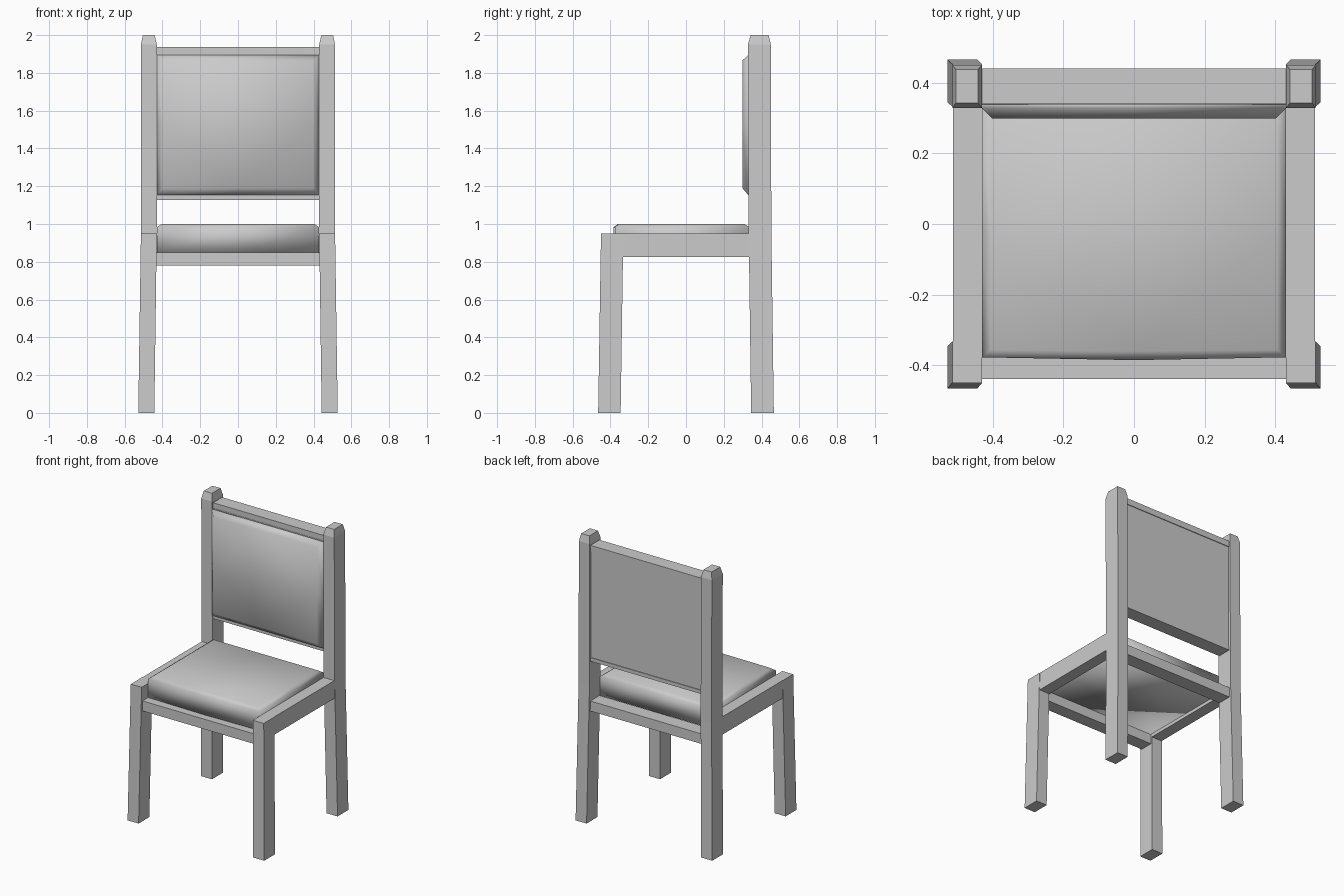
import bpy
import bmesh

cube = bpy.data.objects.get("Cube")
if cube:
    bpy.data.objects.remove(cube, do_unlink=True)

grey = bpy.data.materials.new("plain grey")
grey.use_nodes = True
colour = (0.6, 0.6, 0.6, 1)
grey.diffuse_color = colour
grey.node_tree.nodes["Principled BSDF"].inputs["Base Color"].default_value = colour


def loft(name, rings, smooth=False):
    """Closed solid through a list of point rings of equal length."""
    bm = bmesh.new()
    loops = [[bm.verts.new(p) for p in ring] for ring in rings]
    n = len(loops[0])
    for a, b in zip(loops, loops[1:]):
        for i in range(n):
            j = (i + 1) % n
            bm.faces.new((a[i], a[j], b[j], b[i]))
    bm.faces.new(loops[0])
    bm.faces.new(loops[-1])
    bmesh.ops.recalc_face_normals(bm, faces=bm.faces)
    for f in bm.faces:
        f.smooth = smooth
    mesh = bpy.data.meshes.new(name)
    bm.to_mesh(mesh)
    bm.free()
    mesh.materials.append(grey)
    obj = bpy.data.objects.new(name, mesh)
    bpy.context.collection.objects.link(obj)
    return obj


def rect(x0, x1, y0, y1, z):
    return [(x0, y0, z), (x1, y0, z), (x1, y1, z), (x0, y1, z)]


def box(name, x0, x1, y0, y1, z0, z1):
    return loft(name, [rect(x0, x1, y0, y1, z) for z in (z0, z1)])


def pad_ring(w, lo, hi, bulge):
    """Rectangle with a point in the middle of each edge, front bowed out."""
    mid = (lo + hi) / 2
    return [(-w, lo + bulge), (0, lo), (w, lo + bulge), (w, mid),
            (w, hi), (0, hi), (-w, hi), (-w, mid)]


# Legs, posts and side rails, one set on each side
for side, s in (("left", 1), ("right", -1)):
    loft(side + "_back_post", [
        rect(s * 0.443, s * 0.528, 0.345, 0.465, 0),
        rect(s * 0.43, s * 0.514, 0.332, 0.452, 0.95),
        rect(s * 0.43, s * 0.514, 0.328, 0.449, 1.95),
        rect(s * 0.441, s * 0.504, 0.342, 0.437, 2)])
    loft(side + "_front_leg", [
        rect(s * 0.443, s * 0.528, -0.465, -0.346, 0),
        rect(s * 0.43, s * 0.514, -0.45, -0.332, 0.95)])
    box(side + "_seat_rail", s * 0.43, s * 0.512, -0.34, 0.34, 0.825, 0.95)

# Cross rails of the seat and the back
box("front_seat_rail", -0.435, 0.435, -0.438, -0.345, 0.78, 0.85)
box("back_seat_rail", -0.435, 0.435, 0.34, 0.44, 0.78, 0.85)
box("back_top_rail", -0.435, 0.435, 0.34, 0.44, 1.895, 1.938)
box("back_bottom_rail", -0.435, 0.435, 0.34, 0.44, 1.128, 1.153)
box("back_panel", -0.435, 0.435, 0.338, 0.435, 1.15, 1.9)

# Seat cushion with a softened top edge
loft("seat_cushion", [
    [(x, y, z) for x, y in pad_ring(w, lo, hi, bulge)]
    for w, lo, hi, bulge, z in (
        (0.43, -0.385, 0.335, 0.008, 0.848),
        (0.43, -0.385, 0.335, 0.008, 0.982),
        (0.405, -0.36, 0.31, 0.004, 1.0))], smooth=True)

# Back cushion, padded toward the front
loft("back_cushion", [
    [(x, y, z) for x, z in pad_ring(w, lo, hi, 0)]
    for w, lo, hi, y in (
        (0.43, 1.153, 1.895, 0.345),
        (0.43, 1.155, 1.893, 0.328),
        (0.4, 1.19, 1.865, 0.298))], smooth=True)
